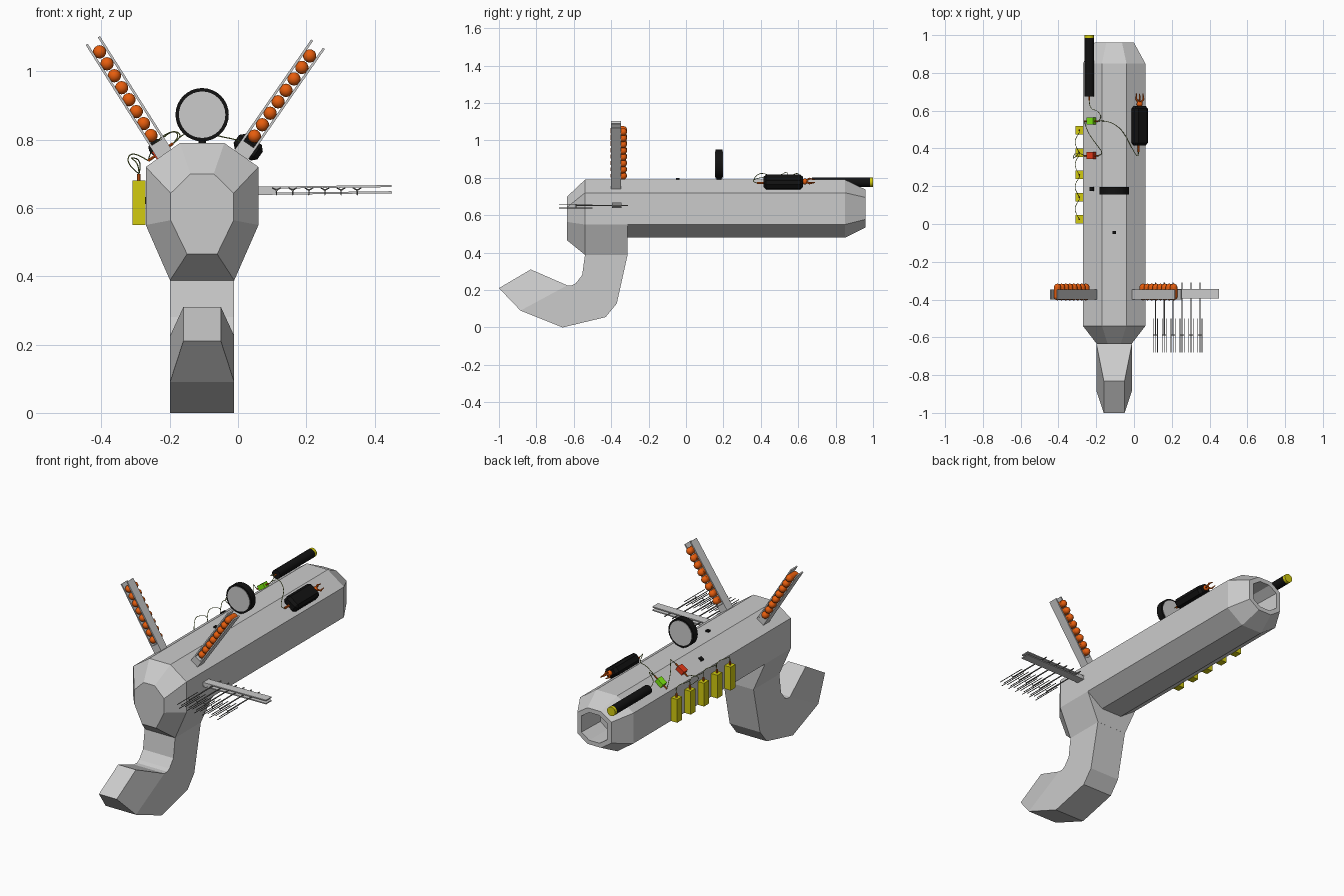
import bpy, bmesh, math
from mathutils import Vector, Matrix

if "Cube" in bpy.data.objects:
    bpy.data.objects.remove(bpy.data.objects["Cube"])

CX = -0.105  # centre line of the body


def material(name, rgb):
    m = bpy.data.materials.new(name)
    m.diffuse_color = (*rgb, 1)
    m.use_nodes = True
    m.node_tree.nodes["Principled BSDF"].inputs["Base Color"].default_value = m.diffuse_color
    return m


ORANGE = material("orange", (0.8, 0.11, 0.004))
YELLOW = material("yellow", (0.65, 0.6, 0.005))
GREEN = material("green", (0.2, 0.8, 0.005))
RED = material("red", (0.8, 0.04, 0.008))
BLACK = material("black", (0.006, 0.006, 0.006))
OLIVE = material("olive", (0.22, 0.3, 0.06))
STEEL = material("steel", (0.2, 0.2, 0.19))


def finish(name, bm, mat=None):
    bmesh.ops.recalc_face_normals(bm, faces=bm.faces)
    me = bpy.data.meshes.new(name)
    bm.to_mesh(me)
    bm.free()
    ob = bpy.data.objects.new(name, me)
    bpy.context.collection.objects.link(ob)
    if mat:
        me.materials.append(mat)
    return ob


def loft(name, rings):
    bm = bmesh.new()
    vs = [[bm.verts.new(p) for p in r] for r in rings]
    n = len(rings[0])
    for a, b in zip(vs, vs[1:]):
        for i in range(n):
            j = (i + 1) % n
            bm.faces.new((a[i], a[j], b[j], b[i]))
    bm.faces.new(vs[0])
    bm.faces.new(vs[-1])
    return finish(name, bm)


def octagon(y, w, top, zs, bottom):
    z0, z1, z2, z3 = zs
    half = [(top, z0), (w, z1), (w, z2), (bottom, z3)]
    return ([(CX + x, y, z) for x, z in half] +
            [(CX - x, y, z) for x, z in reversed(half)])


def box(name, c, size, tilt=0.0, mat=None, bevel=0.0):
    bm = bmesh.new()
    bmesh.ops.create_cube(bm, size=1, matrix=Matrix.Diagonal((*size, 1)))
    if bevel:
        bmesh.ops.bevel(bm, geom=bm.edges[:], offset=bevel, segments=1, affect='EDGES')
    bm.transform(Matrix.Translation(c) @ Matrix.Rotation(tilt, 4, 'Y'))
    return finish(name, bm, mat)


def rod(name, a, b, r, mat=None, sides=8, r2=None):
    a, b = Vector(a), Vector(b)
    d = b - a
    m = Matrix.Translation((a + b) / 2) @ d.to_track_quat('Z', 'Y').to_matrix().to_4x4()
    bm = bmesh.new()
    bmesh.ops.create_cone(bm, cap_ends=True, segments=sides, radius1=r,
                          radius2=r if r2 is None else r2, depth=d.length, matrix=m)
    ob = finish(name, bm, mat)
    if sides > 10:
        for p in ob.data.polygons:
            p.use_smooth = len(p.vertices) == 4
    return ob


def ball(name, c, r, mat):
    bm = bmesh.new()
    bmesh.ops.create_uvsphere(bm, u_segments=14, v_segments=8, radius=r,
                              matrix=Matrix.Translation(c))
    for f in bm.faces:
        f.smooth = True
    return finish(name, bm, mat)


def wire(name, pts, mat=OLIVE):
    cu = bpy.data.curves.new(name, 'CURVE')
    cu.dimensions = '3D'
    cu.bevel_depth = 0.0017
    cu.bevel_resolution = 1
    cu.resolution_u = 6
    s = cu.splines.new('NURBS')
    s.points.add(len(pts) - 1)
    for p, co in zip(s.points, pts):
        p.co = (*co, 1)
    s.use_endpoint_u = True
    s.order_u = 3
    ob = bpy.data.objects.new(name, cu)
    bpy.context.collection.objects.link(ob)
    cu.materials.append(mat)


# Barrel with hollow muzzle
zs = (0.79, 0.72, 0.55, 0.48)
tip = (0.737, 0.695, 0.578, 0.535)
hole = (0.713, 0.681, 0.59, 0.558)
loft("barrel", [octagon(-0.32, 0.165, 0.065, zs, 0.065),
                octagon(0.85, 0.165, 0.065, zs, 0.065),
                octagon(0.96, 0.105, 0.042, tip, 0.042),
                octagon(0.96, 0.08, 0.032, hole, 0.032),
                octagon(0.80, 0.075, 0.03, hole, 0.03)])

# Rear block
rear = (0.79, 0.72, 0.55, 0.388)
loft("rear_block", [octagon(-0.635, 0.092, 0.034, (0.70, 0.643, 0.564, 0.465), 0.044),
                    octagon(-0.54, 0.165, 0.065, rear, 0.094),
                    octagon(-0.312, 0.165, 0.065, rear, 0.094)])

# Curved grip: outer (y, z), inner (y, z), half width
grip = [((-0.312, 0.39), (-0.54, 0.39), 0.094),
        ((-0.37, 0.128), (-0.555, 0.28), 0.094),
        ((-0.43, 0.055), (-0.59, 0.235), 0.094),
        ((-0.66, 0.0), (-0.61, 0.225), 0.094),
        ((-0.885, 0.09), (-0.635, 0.225), 0.094),
        ((-1.0, 0.21), (-0.83, 0.31), 0.055)]
loft("grip", [[(CX - w, *o), (CX + w, *o), (CX + w, *i), (CX - w, *i)] for o, i, w in grip])


# Channel rails: two side plates and a solid foot
def rail(name, base, end, half, y0, y1, foot):
    a, b = Vector((base[0], 0, base[1])), Vector((end[0], 0, end[1]))
    d = b - a
    tilt = math.atan2(d.x, d.z)
    side = Vector((d.z, 0, -d.x)).normalized()
    yc = Vector((0, (y0 + y1) / 2, 0))
    t = min(0.007, half * 0.5)
    for s in (-1, 1):
        box(name + "_plate", (a + b) / 2 + side * s * (half - t / 2) + yc,
            (t, y1 - y0, d.length), tilt)
    box(name + "_foot", a + d.normalized() * foot / 2 + yc,
        (2 * half - 0.001, y1 - y0 - 0.001, foot), tilt)


def shells(first, last):
    for i in range(8):
        p = Vector(first).lerp(Vector(last), i / 7)
        rod("shell", (p.x, -0.385, p.y), (p.x, -0.335, p.y), 0.0195, ORANGE, 14)
        for y in (-0.385, -0.335):
            ball("shell_nose", (p.x, y, p.y), 0.0195, ORANGE)


rail("left_rack", (-0.205, 0.742), (-0.425, 1.09), 0.0245, -0.40, -0.347, 0.06)
shells((-0.405, 1.057), (-0.255, 0.812))
rail("right_rack", (-0.003, 0.737), (0.234, 1.079), 0.0245, -0.40, -0.347, 0.06)
shells((0.21, 1.045), (0.048, 0.81))
rail("dart_rack", (0.05, 0.65), (0.45, 0.655), 0.012, -0.395, -0.345, 0.06)

# Three-pronged darts
for i in range(6):
    c = Vector((0.113 + 0.0472 * i, 0, 0.652))
    at = lambda y, o=Vector((0, 0, 0)): c + o + Vector((0, y, 0))
    rod("dart_shaft", at(-0.59), at(-0.31), 0.0035, STEEL, 6)
    for k in range(3):
        ang = math.radians(30 + 120 * k)
        o = Vector((math.cos(ang), 0, math.sin(ang))) * 0.013
        rod("dart_arm", at(-0.588), at(-0.588, o), 0.002, STEEL, 6)
        rod("dart_prong", at(-0.50, o), at(-0.68, o), 0.0022, STEEL, 6)

# Round sight on a short post
rod("sight_rim", (CX, 0.157, 0.873), (CX, 0.195, 0.873), 0.078, BLACK, 32)
for y in (0.156, 0.196):
    rod("sight_lens", (CX, y - 0.001, 0.873), (CX, y + 0.001, 0.873), 0.068, None, 32)
box("sight_post", (CX, 0.176, 0.793), (0.022, 0.025, 0.022), 0, BLACK)
box("top_stud", (CX, -0.045, 0.792), (0.018, 0.018, 0.014), 0, BLACK)
box("side_stud", (-0.222, 0.185, 0.755), (0.022, 0.022, 0.014), -0.61, BLACK)

# Torch tube
rod("torch", (-0.237, 0.675, 0.777), (-0.237, 0.984, 0.777), 0.025, BLACK, 20)
rod("torch_lens", (-0.237, 0.984, 0.777), (-0.237, 1.0, 0.777), 0.025, YELLOW, 20)
rod("torch_pin", (-0.237, 0.655, 0.777), (-0.237, 0.68, 0.777), 0.004, ORANGE)

# Claw device on the right shoulder
box("claw_body", (0.03, 0.52, 0.778), (0.085, 0.21, 0.056), 0.61, BLACK, 0.014)
rod("claw_pin", (0.024, 0.38, 0.772), (0.024, 0.42, 0.772), 0.006, ORANGE)
ball("claw_hub", (0.03, 0.635, 0.78), 0.016, ORANGE)
for dx, dz in ((-0.018, -0.008), (0.02, -0.01), (0.0, 0.016)):
    mid = (0.03 + dx, 0.66, 0.78 + dz)
    rod("claw_finger", (0.03, 0.635, 0.78), mid, 0.005, ORANGE)
    rod("claw_tip", mid, (0.03 + dx * 0.9, 0.69, 0.78 + dz * 0.6), 0.005, ORANGE, 8, 0.002)

# Yellow cells along the left side
cells = [0.025, 0.142, 0.26, 0.378, 0.497]
for y in cells:
    box("cell", (-0.29, y, 0.615), (0.038, 0.044, 0.13), 0, YELLOW)
    box("cell_clip", (-0.269, y, 0.622), (0.012, 0.02, 0.02), 0, BLACK)
    rod("cell_pin", (-0.29, y, 0.68), (-0.29, y, 0.7), 0.005, ORANGE)
for a, b in zip(cells, cells[1:]):
    wire("cell_wire", [(-0.29, a, 0.70), (-0.29, a, 0.73), (-0.32, (a + b) / 2, 0.75),
                       (-0.28, b, 0.74), (-0.29, b, 0.70)])

# Indicator blocks and their wires
for name, y, mat in (("green_indicator", 0.545, GREEN), ("red_indicator", 0.362, RED)):
    box(name, (-0.226, y, 0.764), (0.044, 0.036, 0.03), -0.61, mat)
    rod("indicator_pin", (-0.263, y, 0.738), (-0.19, y, 0.789), 0.004, ORANGE)
wire("torch_wire", [(-0.237, 0.66, 0.777), (-0.237, 0.61, 0.79), (-0.19, 0.6, 0.83),
                    (-0.17, 0.56, 0.81), (-0.19, 0.545, 0.789)])
wire("claw_wire", [(-0.19, 0.545, 0.789), (-0.14, 0.55, 0.84), (-0.06, 0.5, 0.81),
                   (0.0, 0.38, 0.80), (0.024, 0.35, 0.78), (0.024, 0.38, 0.772)])
wire("link_wire", [(-0.263, 0.545, 0.738), (-0.25, 0.49, 0.79), (-0.19, 0.41, 0.83),
                   (-0.16, 0.37, 0.81), (-0.19, 0.362, 0.789)])
wire("red_wire", [(-0.263, 0.362, 0.738), (-0.31, 0.39, 0.77), (-0.33, 0.33, 0.73),
                  (-0.29, 0.378, 0.70)])
